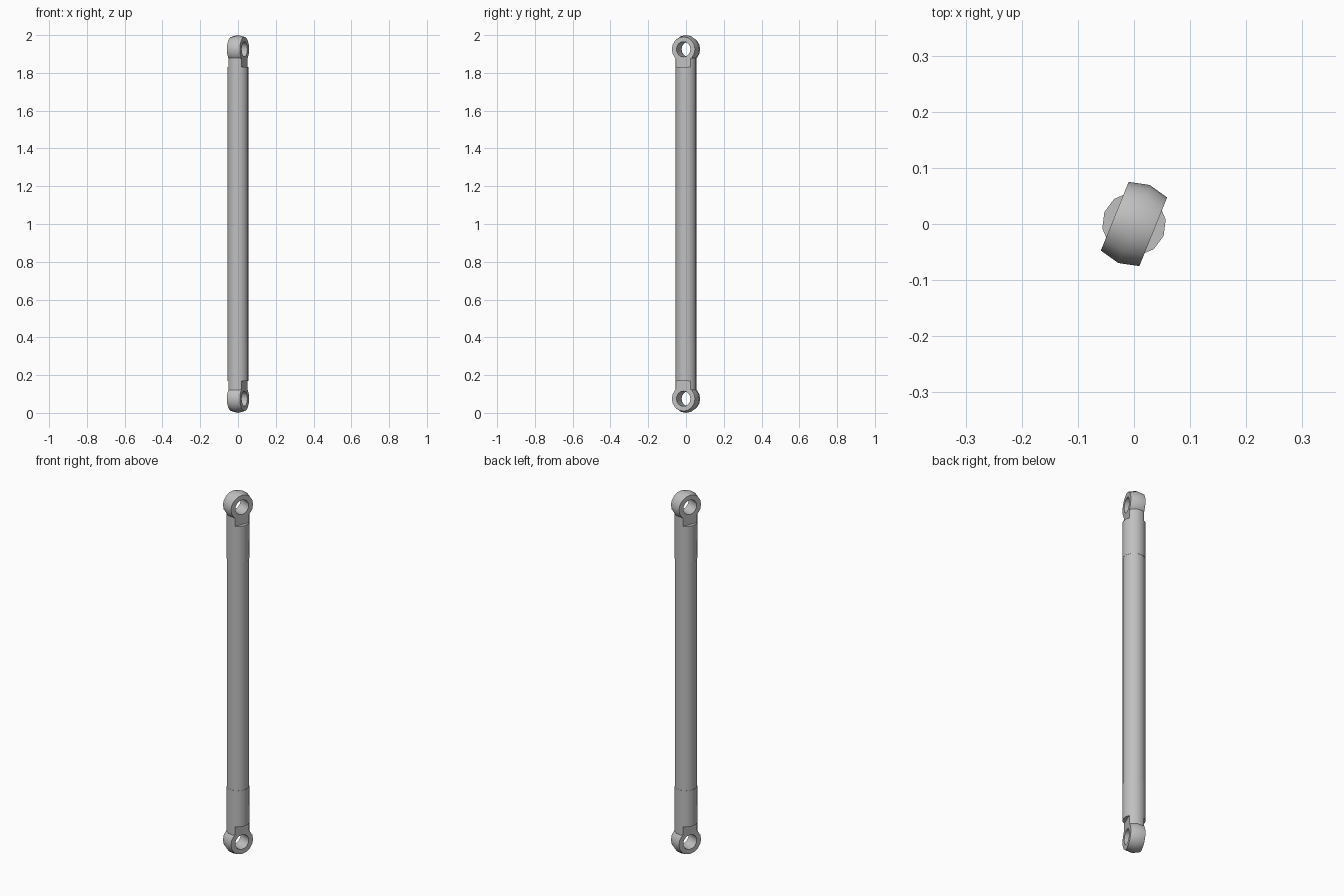
import bpy, bmesh, math
from mathutils import Matrix, Vector

cube = bpy.data.objects.get("Cube")
if cube:
    bpy.data.objects.remove(cube)

TURN = Matrix.Rotation(math.radians(-22), 4, 'Z')
HALF_WIDTH = 0.037      # half thickness of the eye and its flats
EYE_Z = 0.925           # eye centre above the middle of the rod
END_RADIUS = 0.057

steel = bpy.data.materials.new("steel grey")
steel.use_nodes = True
grey = (0.53, 0.53, 0.53, 1)
steel.diffuse_color = grey
steel.node_tree.nodes["Principled BSDF"].inputs["Base Color"].default_value = grey


def finish(name, bm, flip=1):
    """Turn the part about the rod, mirror it for the lower end and link it."""
    place = Matrix.Translation((0, 0, 1)) @ TURN @ Matrix.Diagonal((1, 1, flip, 1))
    bmesh.ops.transform(bm, matrix=place, verts=bm.verts)
    bmesh.ops.recalc_face_normals(bm, faces=bm.faces)
    mesh = bpy.data.meshes.new(name)
    bm.to_mesh(mesh)
    bm.free()
    mesh.materials.append(steel)
    obj = bpy.data.objects.new(name, mesh)
    bpy.context.collection.objects.link(obj)
    bpy.ops.object.select_all(action='DESELECT')
    obj.select_set(True)
    bpy.context.view_layer.objects.active = obj
    bpy.ops.object.shade_smooth_by_angle(angle=math.radians(40))


def prism(radius, low, high):
    """Twelve-sided bar between two heights."""
    bm = bmesh.new()
    bmesh.ops.create_cone(bm, cap_ends=True, segments=12, radius1=radius,
                          radius2=radius, depth=high - low,
                          matrix=Matrix.Translation((0, 0, (low + high) / 2)))
    return bm


def eye(segments=16):
    """Ring with a crowned rim and a straight bore, turned about x."""
    bm = bmesh.new()
    w = HALF_WIDTH
    profile = [(-w, 0.066), (0, 0.075), (w, 0.066), (w, 0.04), (-w, 0.04)]
    rings = []
    for i in range(segments):
        a = math.tau * i / segments
        rings.append([bm.verts.new((x, r * math.sin(a), EYE_Z + r * math.cos(a)))
                      for x, r in profile])
    for i, ring in enumerate(rings):
        following = rings[(i + 1) % segments]
        for j in range(len(profile)):
            k = (j + 1) % len(profile)
            bm.faces.new((ring[j], ring[k], following[k], following[j]))
    return bm


# Long middle bar
finish("rod", prism(0.0558, -0.63, 0.63))

# Matching ends: sleeve, flat-sided neck and eye
for label, flip in (("upper", 1), ("lower", -1)):
    finish(label + "_sleeve", prism(END_RADIUS, 0.63, 0.83), flip)

    neck = prism(END_RADIUS, 0.83, 0.88)
    for side in (1, -1):
        cut = bmesh.ops.bisect_plane(
            neck, geom=neck.verts[:] + neck.edges[:] + neck.faces[:],
            plane_co=Vector((side * HALF_WIDTH, 0, 0)),
            plane_no=Vector((side, 0, 0)), clear_outer=True)
        rim = [e for e in cut["geom_cut"] if isinstance(e, bmesh.types.BMEdge)]
        bmesh.ops.holes_fill(neck, edges=rim)
    finish(label + "_neck", neck, flip)

    finish(label + "_eye", eye(), flip)
